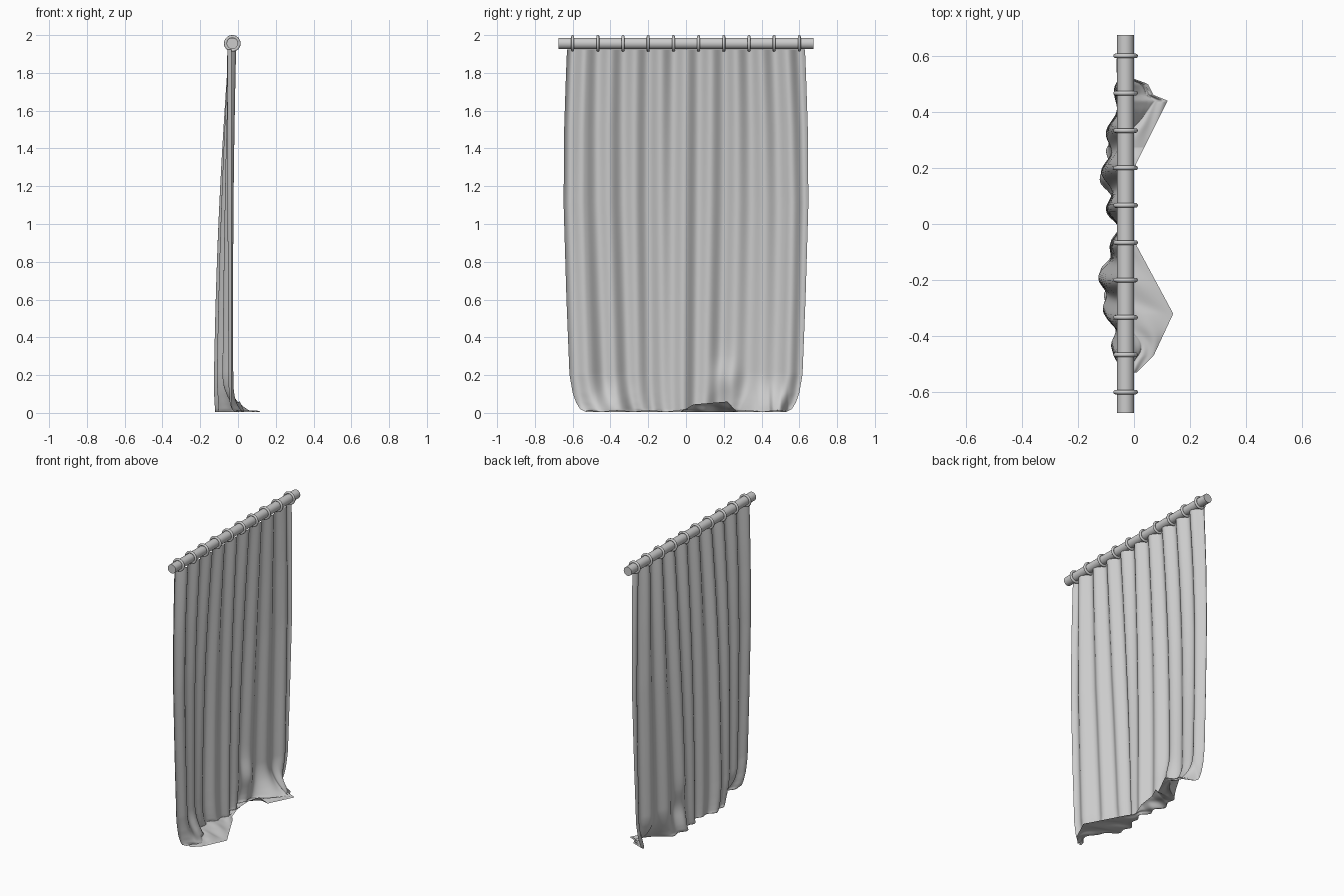
import bpy, math

if "Cube" in bpy.data.objects:
    bpy.data.objects.remove(bpy.data.objects["Cube"])

ROD_X, ROD_Z = -0.03, 1.956


def interp(table, t):
    """Linear interpolation through (position, value) pairs."""
    if t <= table[0][0]:
        return table[0][1]
    for (a, va), (b, vb) in zip(table, table[1:]):
        if t <= b:
            return va + (vb - va) * (t - a) / (b - a)
    return table[-1][1]


def soft(table, t, r=0.03):
    return sum(interp(table, t + k * r) for k in (-1, -0.5, 0, 0.5, 1)) / 5


# Rod
bpy.ops.mesh.primitive_cylinder_add(vertices=32, radius=0.03, depth=1.35,
                                    location=(ROD_X, 0, ROD_Z), rotation=(math.pi / 2, 0, 0))
bpy.context.object.name = "curtain_rod"
bpy.ops.object.shade_smooth_by_angle()

# Ten hanging rings
for i in range(10):
    bpy.ops.mesh.primitive_torus_add(major_radius=0.036, minor_radius=0.008,
                                     major_segments=32, minor_segments=12,
                                     location=(ROD_X, -0.6 + i * 1.2 / 9, ROD_Z),
                                     rotation=(math.pi / 2, 0, 0))
    bpy.context.object.name = f"ring_{i + 1}"
    bpy.ops.object.shade_smooth_by_angle(angle=math.radians(80))

# Cloth guides: half width by height, depth of the cloth where it meets the
# floor, line of the hem on the floor, height of the hem
WIDTH = [(0, 0.53), (0.015, 0.56), (0.05, 0.582), (0.1, 0.6), (0.2, 0.617), (0.6, 0.633),
         (1.1, 0.648), (1.5, 0.645), (1.8, 0.635), (1.92, 0.63)]
BACK = [(-0.62, -0.025), (-0.5, -0.04), (-0.4, -0.08), (-0.3, -0.1), (-0.2, -0.13),
        (-0.13, -0.1), (-0.05, -0.06), (0.05, -0.085), (0.15, -0.11), (0.26, -0.105),
        (0.4, -0.075), (0.5, -0.05), (0.62, -0.035)]
HEM = [(-0.56, -0.02), (-0.47, 0.07), (-0.32, 0.14), (-0.06, 0.0), (-0.02, -0.03),
       (0.15, -0.02), (0.22, 0.01), (0.44, 0.12), (0.46, 0.07), (0.5, 0.05), (0.54, -0.06)]
HEM_Z = [(-0.03, 0.004), (0.04, 0.045), (0.22, 0.06), (0.27, 0.004)]
# share of the flare that starts above the floor
FLARE = [(-0.5, 0.5), (-0.42, 0.6), (-0.3, 0.1), (-0.1, 0), (0.26, 0), (0.38, 0.7), (0.5, 0.8)]


def hanging(u, z):
    rest = u * 0.63
    y = u * interp(WIDTH, z)
    fall = (1.92 - z) / 1.92
    # pleats, one per ring gap, deepest at the side edges
    edge = max(0.0, (abs(u) - 0.82) / 0.18)
    phase = 2 * math.pi * rest / 0.1333 + 0.9 * fall * math.sin(7 * rest + 1)
    amp = 0.018 + 0.012 * edge + 0.004 * fall * math.sin(11 * rest)
    x = -0.03 + (soft(BACK, y, 0.04) + 0.03) * fall ** 0.9
    x -= 0.012 * math.sin(fall * math.pi) * (1 - edge)
    x += amp * (1 - 0.25 * fall) * math.cos(phase)
    # flared skirt where the hem runs out, and a bulge above the raised hem
    flare = soft(FLARE, y) * max(0.0, (0.22 - z) / 0.22) ** 2.4
    x += (interp(HEM, y) - x) * flare
    x += 0.03 * math.exp(-((y - 0.21) / 0.06) ** 2 - ((z - 0.17) / 0.1) ** 2)
    return x, y, z + 0.005


def floor_part(u, t):
    """Cloth lying on the floor, from the back bend (t=0) out to the hem (t=1)."""
    x, y, z = hanging(u, 0)
    x += (interp(HEM, y) - x) * t
    wrinkle = 0.005 * math.sin(math.pi * t) * (1 + math.sin(37 * y + 5 * t))
    return x, y, 0.004 + wrinkle + (interp(HEM_Z, y) - 0.004) * t ** 1.5


# Curtain sheet
COLS = 200
us = [2 * c / COLS - 1 for c in range(COLS + 1)]
heights = [1.92 - 1.62 * i / 40 for i in range(40)]
heights += [0.3 * (1 - i / 30) ** 1.5 for i in range(30)]
rows = [[hanging(u, z) for u in us] for z in heights]
rows += [[floor_part(u, i / 14) for u in us] for i in range(15)]
n = COLS + 1
faces = [(r * n + c, (r + 1) * n + c, (r + 1) * n + c + 1, r * n + c + 1)
         for r in range(len(rows) - 1) for c in range(COLS)]
mesh = bpy.data.meshes.new("curtain")
mesh.from_pydata([p for row in rows for p in row], [], faces)
mesh.update()
for p in mesh.polygons:
    p.use_smooth = True
curtain = bpy.data.objects.new("curtain", mesh)
bpy.context.collection.objects.link(curtain)
